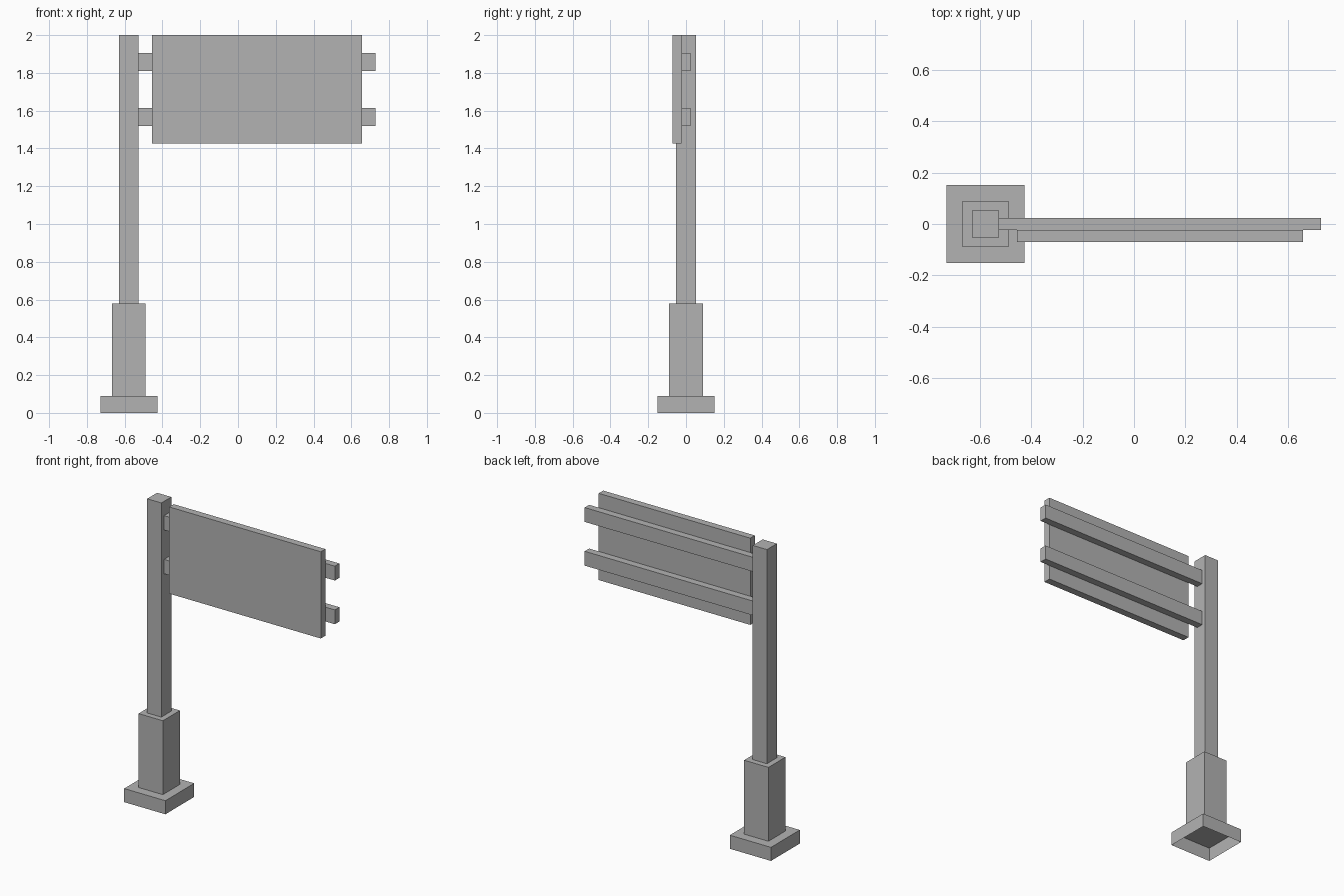
import bpy
import bmesh
from mathutils import Vector

cube = bpy.data.objects.get("Cube")
if cube:
    bpy.data.objects.remove(cube, do_unlink=True)

# One plain grey for everything
GREY = (0.45, 0.45, 0.45, 1)
grey = bpy.data.materials.new("plain_grey")
grey.use_nodes = True
grey.diffuse_color = GREY
grey.node_tree.nodes["Principled BSDF"].inputs["Base Color"].default_value = GREY


def box(name, low, high, open_bottom=False):
    """Flat-faced box between two corners, optionally without its underside."""
    low, high = Vector(low), Vector(high)
    bm = bmesh.new()
    bmesh.ops.create_cube(bm, size=1)
    for v in bm.verts:
        v.co = (low + high) / 2 + v.co * (high - low)
    bm.normal_update()
    if open_bottom:
        under = [f for f in bm.faces if f.normal.z < -0.5]
        bmesh.ops.delete(bm, geom=under, context='FACES_ONLY')
    mesh = bpy.data.meshes.new(name)
    bm.to_mesh(mesh)
    bm.free()
    mesh.materials.append(grey)
    obj = bpy.data.objects.new(name, mesh)
    bpy.context.collection.objects.link(obj)
    return obj


# Stepped square post: hollow foot, thick sleeve, slim pole
POST_X = -0.578
for name, half, bottom, top in (("foot", 0.151, 0, 0.09),
                                ("sleeve", 0.089, 0.09, 0.58),
                                ("pole", 0.052, 0.58, 2)):
    box(name, (POST_X - half, -half, bottom), (POST_X + half, half, top),
        open_bottom=name == "foot")

# Two horizontal rails reaching out from the pole
RAIL = 0.0235
for name, bottom in (("lower_rail", 1.52), ("upper_rail", 1.81)):
    box(name, (POST_X + 0.052, -RAIL, bottom), (0.727, RAIL, bottom + 0.095))

# Sign panel on the front of the rails
box("sign_panel", (-0.455, -0.071, 1.425), (0.657, -RAIL, 2))
